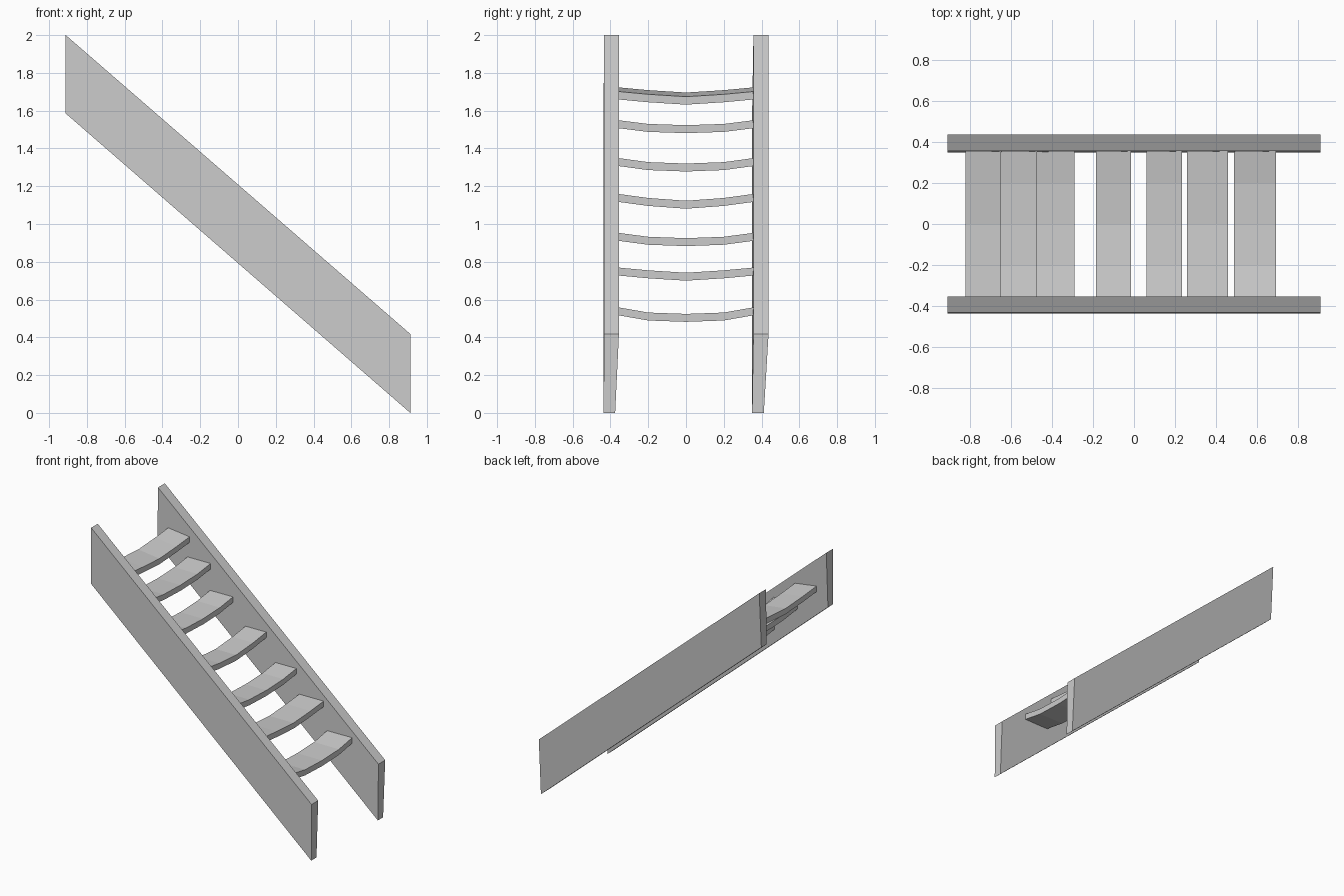
import bpy, bmesh

if "Cube" in bpy.data.objects:
    bpy.data.objects.remove(bpy.data.objects["Cube"])


def loft(name, rings):
    """Closed solid skinned through a row of matching cross-sections."""
    bm = bmesh.new()
    rows = [[bm.verts.new(p) for p in ring] for ring in rings]
    for a, b in zip(rows, rows[1:]):
        n = len(a)
        for i in range(n):
            j = (i + 1) % n
            bm.faces.new((a[i], a[j], b[j], b[i]))
    bm.faces.new(rows[0])
    bm.faces.new(rows[-1])
    bmesh.ops.recalc_face_normals(bm, faces=bm.faces)
    mesh = bpy.data.meshes.new(name)
    bm.to_mesh(mesh)
    bm.free()
    obj = bpy.data.objects.new(name, mesh)
    bpy.context.collection.objects.link(obj)
    return obj


# Sloping side boards, slightly thinner along the bottom edge
def side_board(name, top_y, bottom_y):
    rings = []
    for x, low, high in ((-0.912, 1.585, 2.0), (0.912, 0.0, 0.418)):
        rings.append([(x, bottom_y[0], low), (x, bottom_y[1], low),
                      (x, top_y[1], high), (x, top_y[0], high)])
    loft(name, rings)


side_board("front_side_board", (-0.433, -0.355), (-0.437, -0.375))
side_board("back_side_board", (0.357, 0.437), (0.350, 0.412))


# Worn treads sagging in the middle: x start, x end, top z, sag, sag share at quarter, tilt
treads = [
    (-0.825, -0.650, 1.724, 0.028, 0.55, 0.022),
    (-0.665, -0.475, 1.550, 0.027, 0.75, 0),
    (-0.478, -0.290, 1.350, 0.030, 0.75, 0),
    (-0.185, -0.015, 1.160, 0.037, 0.60, 0),
    (0.062, 0.234, 0.954, 0.029, 0.75, 0),
    (0.260, 0.460, 0.770, 0.028, 0.55, 0),
    (0.490, 0.695, 0.560, 0.036, 0.80, 0),
]
THICK = 0.042
for k, (x0, x1, z, sag, share, tilt) in enumerate(treads):
    rings = []
    for y, f in ((-0.365, 0), (-0.2, share), (0, 1), (0.2, share), (0.365, 0)):
        t = z - sag * f
        rings.append([(x0, y, t), (x1, y, t - tilt),
                      (x1, y, t - tilt - THICK), (x0, y, t - THICK)])
    loft(f"tread_{k + 1}", rings)
